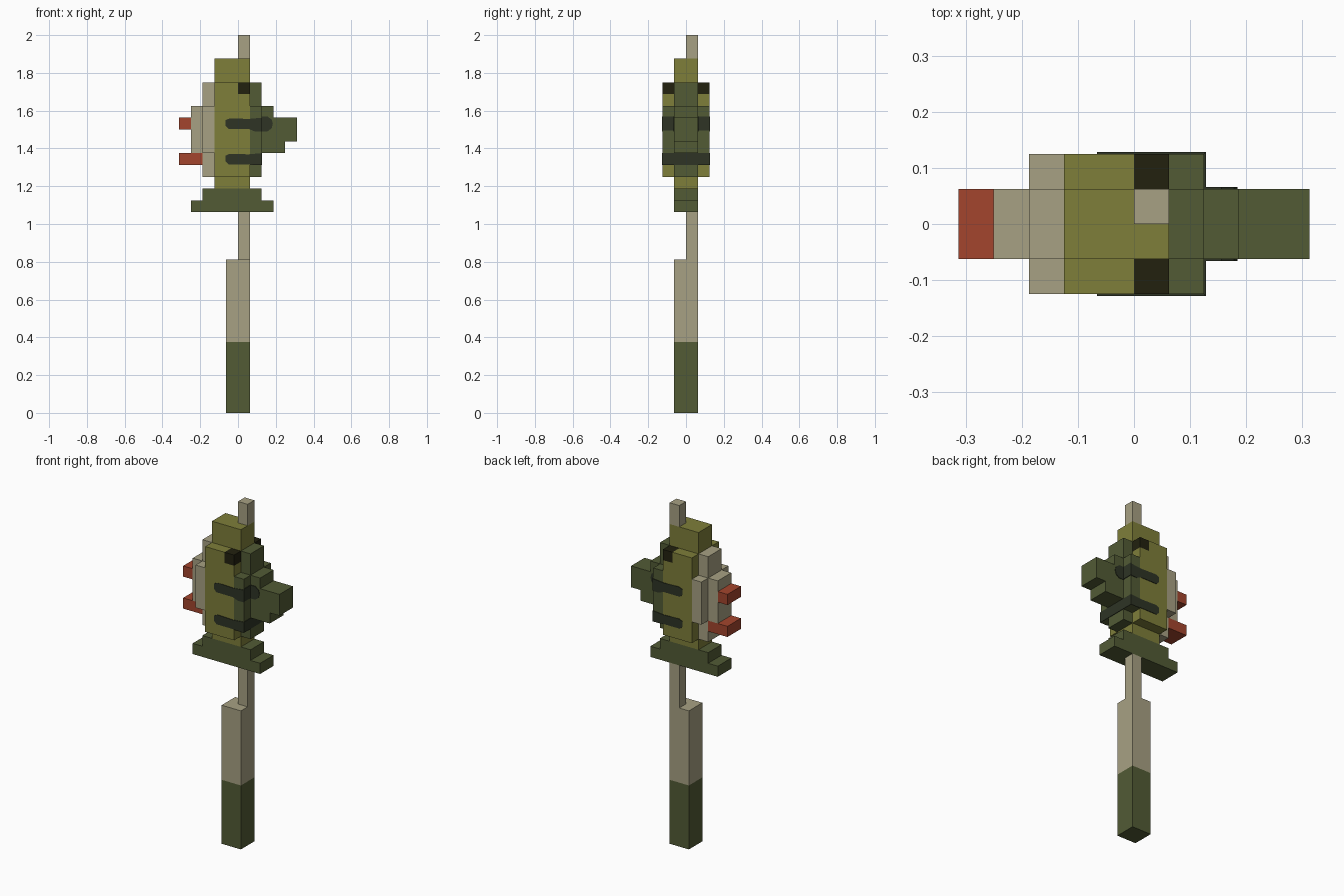
import bpy, bmesh, math

if "Cube" in bpy.data.objects:
    bpy.data.objects.remove(bpy.data.objects["Cube"])

U = 1 / 16  # one block


def lin(c):
    c /= 255
    return c / 12.92 if c <= 0.04045 else ((c + 0.055) / 1.055) ** 2.4


def material(name, r, g, b):
    m = bpy.data.materials.new(name)
    m.diffuse_color = (lin(r), lin(g), lin(b), 1)
    m.use_nodes = True
    m.node_tree.nodes["Principled BSDF"].inputs["Base Color"].default_value = m.diffuse_color
    return m


GREEN = material("dark_green", 82, 91, 53)
OLIVE = material("olive", 126, 126, 58)
BEIGE = material("beige", 167, 161, 131)
RED = material("rust_red", 163, 69, 45)
BLACK = material("near_black", 34, 33, 15)
STRIPE = material("stripe_grey_green", 46, 52, 37)


def prism(name, profile, y0, y1, mat, mirror=False):
    """Extrude an x-z profile (in blocks) along y; optionally mirror to the back."""
    bm = bmesh.new()
    face = bm.faces.new([bm.verts.new((x * U, y0 * U, z * U)) for x, z in profile])
    ext = bmesh.ops.extrude_face_region(bm, geom=[face])
    verts = [v for v in ext["geom"] if isinstance(v, bmesh.types.BMVert)]
    bmesh.ops.translate(bm, verts=verts, vec=(0, (y1 - y0) * U, 0))
    bmesh.ops.recalc_face_normals(bm, faces=bm.faces)
    mesh = bpy.data.meshes.new(name)
    bm.to_mesh(mesh)
    bm.free()
    mesh.materials.append(mat)
    ob = bpy.data.objects.new(name, mesh)
    bpy.context.collection.objects.link(ob)
    if mirror:
        mod = ob.modifiers.new("front_back", 'MIRROR')
        mod.use_axis = (False, True, False)
        mod.use_mirror_merge = False
    return ob


def rect(x0, x1, z0, z1):
    return [(x0, z0), (x1, z0), (x1, z1), (x0, z1)]


# Pole
prism("pole_grip", rect(-1, 1, 0, 6), -1, 1, GREEN)
prism("pole_shaft", rect(-1, 1, 6, 13), -1, 1, BEIGE)
prism("pole_neck", rect(0, 1, 13, 17), 0, 1, BEIGE)
prism("pole_tip", rect(0, 1, 30, 32), 0, 1, BEIGE)

# Stepped plate under the head
prism("base_plate", [(-4, 17), (3, 17), (3, 18), (2, 18), (2, 19),
                     (-3, 19), (-3, 18), (-4, 18)], -1, 1, GREEN)

# Head core, snout in front and crest behind
prism("head_core", rect(-2, 1, 19, 30), -1, 1, OLIVE)
prism("snout", [(1, 20), (2, 20), (2, 22), (4, 22), (4, 23), (5, 23), (5, 25),
                (3, 25), (3, 26), (2, 26), (2, 28), (1, 28)], -1, 1, GREEN)
prism("crest", [(-2, 20), (-3, 20), (-3, 22), (-4, 22), (-4, 26), (-3, 26),
                (-3, 28), (-2, 28)], -1, 1, BEIGE)
prism("lower_spike", rect(-5, -3, 21, 22), -1, 1, RED)
prism("upper_spike", rect(-5, -4, 24, 25), -1, 1, RED)

# Side layers, the same on front and back
prism("cheek", [(-2, 20), (1, 20), (1, 27), (0, 27), (0, 28), (-2, 28)],
      -2, -1, OLIVE, True)
prism("eye", rect(0, 1, 27, 28), -2, -1, BLACK, True)
prism("snout_side", rect(1, 2, 21, 26), -2, -1, GREEN, True)
prism("crest_side", rect(-3, -2, 22, 26), -2, -1, BEIGE, True)

# Painted stripes as thin plates
T = 0.05


def stripe(zc):
    return [(-1.05, zc - 0.2), (-0.8, zc - 0.45), (0.9, zc - 0.45), (1.4, zc - 0.65),
            (2, zc - 0.65), (2, zc + 0.5), (0.9, zc + 0.4), (-0.7, zc + 0.45), (-1.05, zc + 0.3)]


prism("upper_stripe", stripe(24.5), -2 - T, -2, STRIPE, True)
prism("lower_stripe", [(x, max(z, 21)) for x, z in stripe(21.5)], -2 - T, -2, STRIPE, True)
prism("upper_stripe_end", [(2, 23.85), (2.5, 23.85), (2.85, 24.1), (2.95, 24.5),
                           (2.85, 24.85), (2.5, 25.1), (2, 25.1)], -1 - T, -1, STRIPE, True)
prism("upper_stripe_edge", rect(2, 2 + T, 23.9, 25.1), -2 - T, -1, STRIPE, True)
prism("lower_stripe_edge", rect(2, 2 + T, 21, 22), -2 - T, 2 + T, STRIPE)
